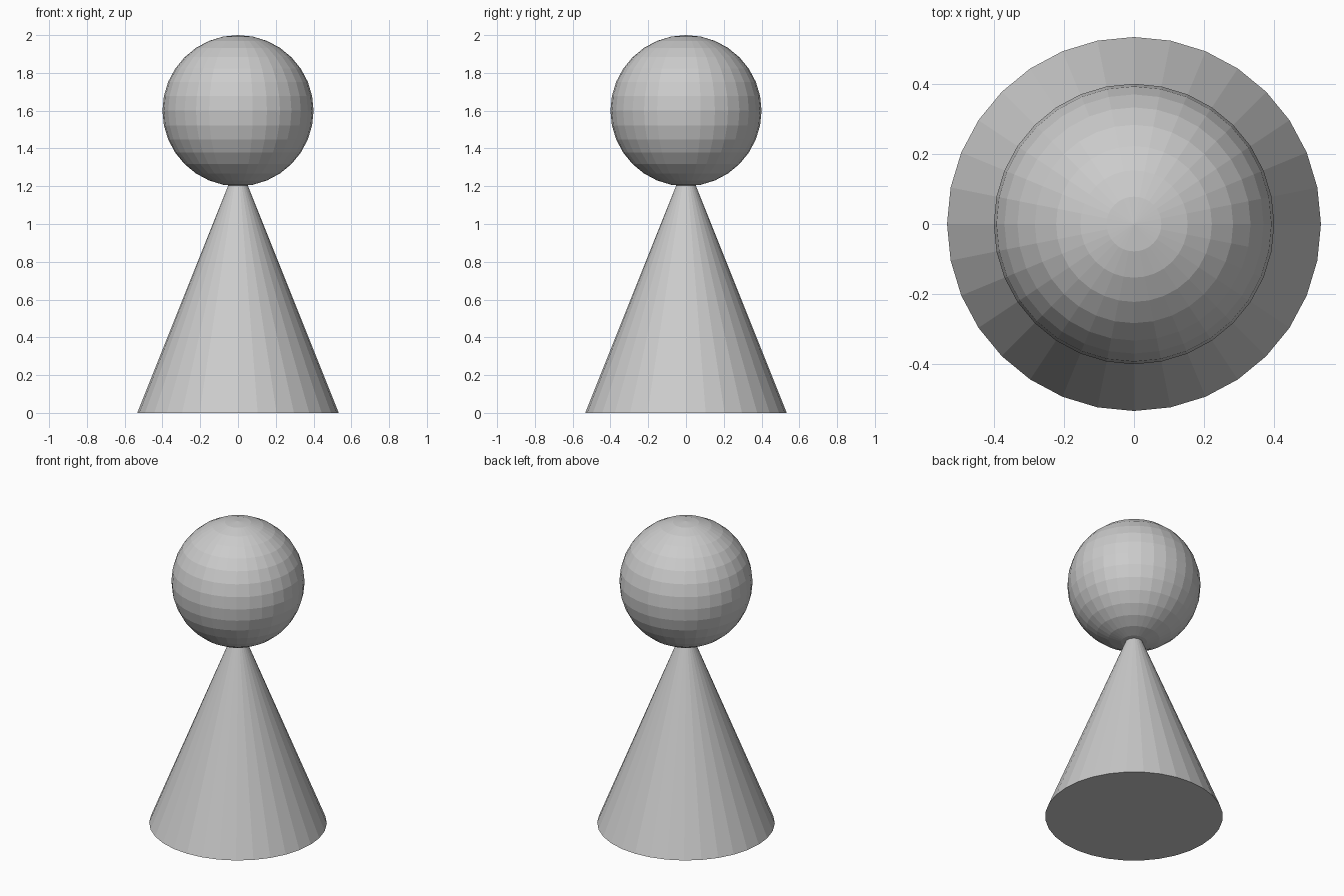
import bpy

if "Cube" in bpy.data.objects:
    bpy.data.objects.remove(bpy.data.objects["Cube"])

# Tapered body: 32-sided cone whose tip sits inside the head
BODY_RADIUS, BODY_HEIGHT = 0.5333, 1.3333
bpy.ops.mesh.primitive_cone_add(vertices=32, radius1=BODY_RADIUS, radius2=0,
                                depth=BODY_HEIGHT,
                                location=(0, 0, BODY_HEIGHT / 2))
bpy.context.object.name = "body"

# Round head: flat-shaded sphere
HEAD_RADIUS = 0.4
bpy.ops.mesh.primitive_uv_sphere_add(segments=32, ring_count=16,
                                     radius=HEAD_RADIUS,
                                     location=(0, 0, 2 - HEAD_RADIUS))
bpy.context.object.name = "head"
